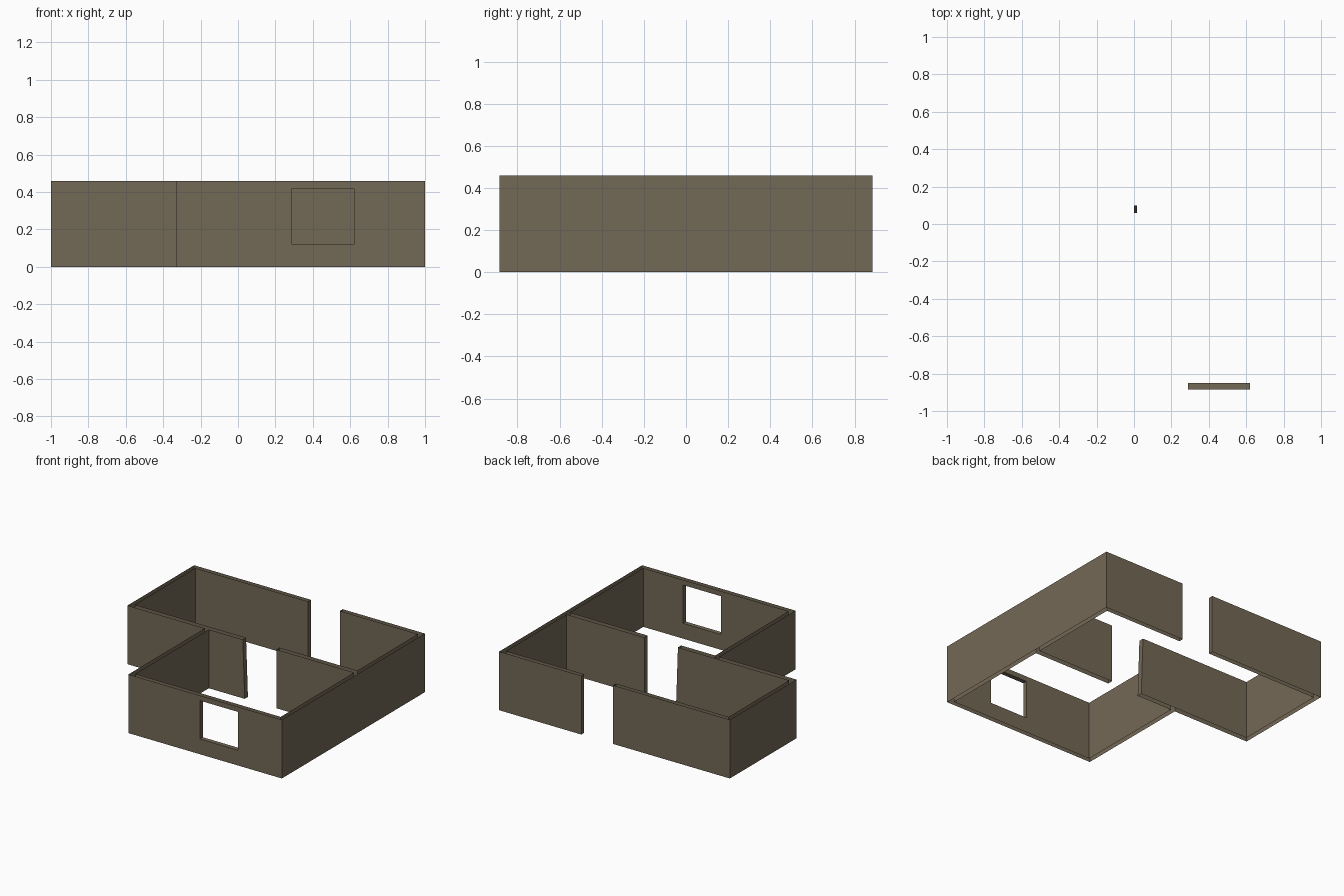
import bpy

if "Cube" in bpy.data.objects:
    bpy.data.objects.remove(bpy.data.objects["Cube"])

H = 0.46                      # wall height
WX0, WX1, WZ0, WZ1 = 0.29, 0.62, 0.12, 0.42   # window opening
OUT, INN = -0.885, -0.85      # front wall, outside and inside

mat = bpy.data.materials.new("brown_grey_wall")
mat.diffuse_color = (0.171, 0.138, 0.093, 1)
mat.use_nodes = True
mat.node_tree.nodes["Principled BSDF"].inputs["Base Color"].default_value = mat.diffuse_color


def make(name, quads):
    """Object from a list of quads, with shared corners merged."""
    index, faces = {}, []
    for q in quads:
        faces.append([index.setdefault(tuple(round(c, 4) for c in p), len(index)) for p in q])
    me = bpy.data.meshes.new(name)
    me.from_pydata(list(index), [], faces)
    me.materials.append(mat)
    ob = bpy.data.objects.new(name, me)
    bpy.context.collection.objects.link(ob)
    return ob


def upright(a, b, z0=0, z1=H):
    """Vertical quad from plan point a to b; points may carry a separate top x."""
    ta, tb = a[-1] if len(a) == 3 else a[0], b[-1] if len(b) == 3 else b[0]
    return [(a[0], a[1], z0), (b[0], b[1], z0), (tb, b[1], z1), (ta, a[1], z1)]


def with_window(a, b):
    """Wall sheet split around the window opening."""
    y = a[1]
    l, r = ((WX0, y), (WX1, y)) if a[0] < b[0] else ((WX1, y), (WX0, y))
    return [upright(a, l), upright(r, b), upright(l, r, 0, WZ0), upright(l, r, WZ1, H)]


# Walls: one continuous plan outline, open at top and bottom.
# The left jamb of the inner doorway leans slightly (third value = x at top).
plan = [(-1, .06), (-.33, .06), (-.33, OUT), (1, OUT), (1, .885), (.288, .885),
        (.288, .85), (.965, .85), (.965, .1), (.29, .1), (.29, .06), (.965, .06),
        (.965, INN), (-.295, INN), (-.295, .06), (.016, .06, 0.0), (.016, .1, 0.0),
        (-.965, .1), (-.965, .85), (.013, .85), (.013, .885), (-1, .885)]
quads = []
for a, b in zip(plan, plan[1:] + plan[:1]):
    if a[1] == b[1] and a[1] in (OUT, INN):
        quads += with_window(a, b)
    else:
        quads.append(upright(a, b))
make("walls", quads)

# Window reveal: sill, head and both sides
ring = [(WX0, WZ0), (WX1, WZ0), (WX1, WZ1), (WX0, WZ1)]
make("window_reveal", [[(p[0], OUT, p[1]), (q[0], OUT, q[1]), (q[0], INN, q[1]), (p[0], INN, p[1])]
                       for p, q in zip(ring, ring[1:] + ring[:1])])
